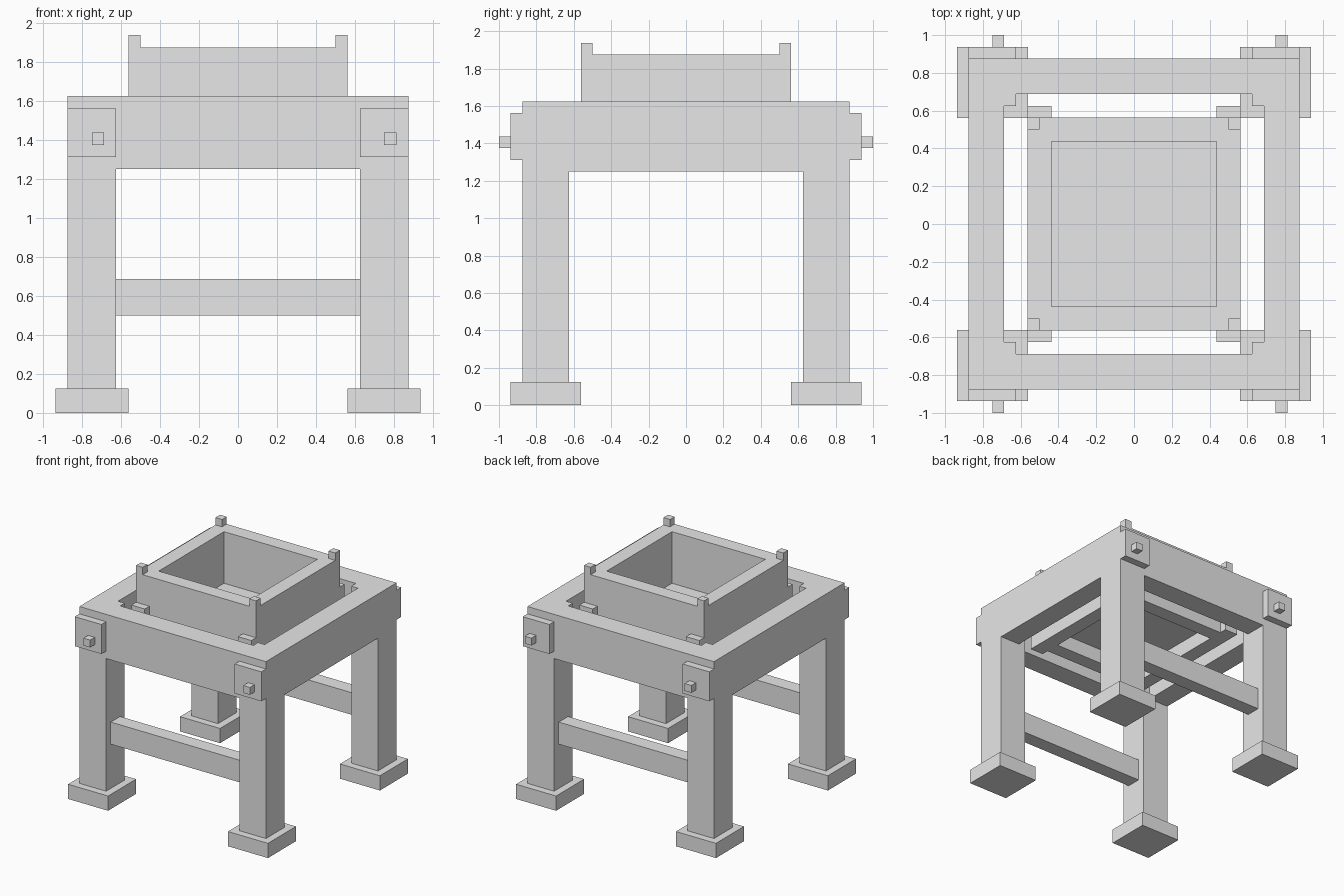
import bpy
import bmesh
from mathutils import Vector

old = bpy.data.objects.get("Cube")
if old:
    bpy.data.objects.remove(old, do_unlink=True)

U = 1 / 16  # modelling grid step

grey = bpy.data.materials.new("plain_grey")
grey.use_nodes = True
colour = (0.8, 0.8, 0.8, 1)
grey.diffuse_color = colour
grey.node_tree.nodes["Principled BSDF"].inputs["Base Color"].default_value = colour


def finish(name, bm):
    bmesh.ops.recalc_face_normals(bm, faces=bm.faces)
    mesh = bpy.data.meshes.new(name)
    bm.to_mesh(mesh)
    bm.free()
    mesh.materials.append(grey)
    obj = bpy.data.objects.new(name, mesh)
    bpy.context.collection.objects.link(obj)
    return obj


def box(name, x, y, z):
    """Box from (low, high) pairs given in grid steps."""
    bm = bmesh.new()
    bmesh.ops.create_cube(bm, size=1)
    for v in bm.verts:
        v.co = Vector([(r[0] if c < 0 else r[1]) * U for c, r in zip(v.co, (x, y, z))])
    return finish(name, bm)


def square_outline(points, name):
    """Sweep a closed (half width, z) section around a square."""
    bm = bmesh.new()
    corners = ((1, 1), (-1, 1), (-1, -1), (1, -1))
    rings = [[bm.verts.new((sx * r * U, sy * r * U, z * U)) for r, z in points]
             for sx, sy in corners]
    n = len(points)
    for i, ring in enumerate(rings):
        nxt = rings[(i + 1) % 4]
        for j in range(n):
            k = (j + 1) % n
            bm.faces.new((ring[j], ring[k], nxt[k], nxt[j]))
    return finish(name, bm)


def span(sign, low, high):
    return tuple(sorted((sign * low, sign * high)))


# Top frame and hopper walls
square_outline(((11, 20), (14, 20), (14, 26), (11, 26)), "top_frame")
square_outline(((7, 20), (9, 20), (9, 30), (7, 30)), "hopper_walls")
box("hopper_floor", (-7, 7), (-7, 7), (22, 23))

# Corner parts
for sy, depth in ((-1, "front"), (1, "back")):
    for sx, side in ((-1, "right"), (1, "left")):
        tag = f"{depth}_{side}"
        box(f"foot_{tag}", span(sx, 9, 15), span(sy, 9, 15), (0, 2))
        box(f"leg_{tag}", span(sx, 10, 14), span(sy, 10, 14), (2, 26))
        box(f"joint_plate_{tag}", span(sx, 10, 14), span(sy, 14, 15), (21, 25))
        # The pegs sit slightly off centre, both shifted to the same side
        peg_x = (12, 13) if sx > 0 else (-12, -11)
        box(f"peg_{tag}", peg_x, span(sy, 15, 16), (22, 23))
        box(f"hopper_stud_{tag}", span(sx, 8, 9), span(sy, 8, 9), (30, 31))
        box(f"hopper_bracket_{tag}", span(sx, 7, 9), span(sy, 9, 10), (20, 26))
    # Cross rail between the two legs
    box(f"cross_rail_{depth}", (-10, 10), span(sy, 11, 13), (8, 11))
